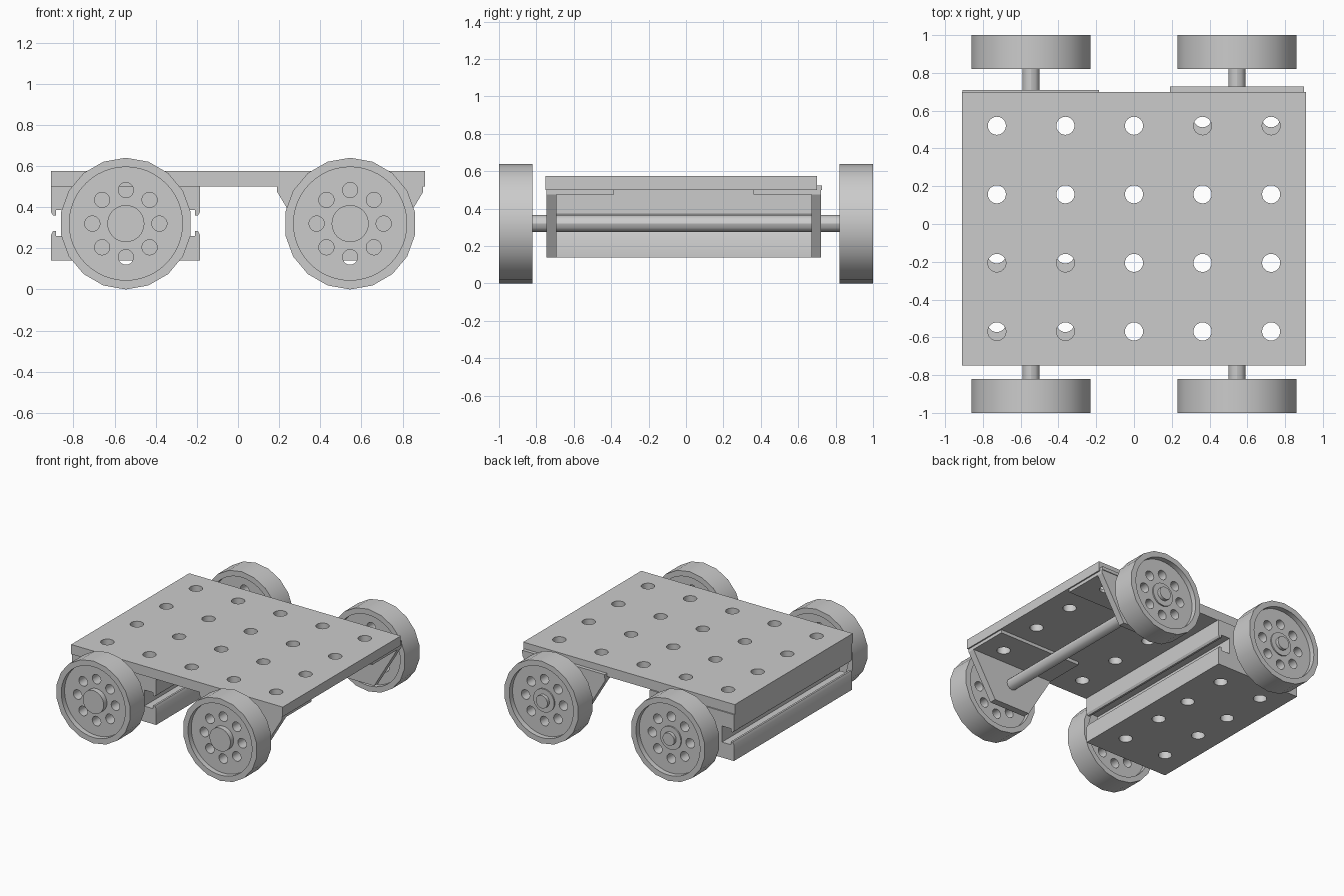
import bpy, bmesh, math
from mathutils import Matrix, Vector

old = bpy.data.objects.get("Cube")
if old:
    bpy.data.objects.remove(old, do_unlink=True)

grey = bpy.data.materials.new("plain grey")
grey.use_nodes = True
GREY = (0.6, 0.6, 0.6, 1)
grey.diffuse_color = GREY
grey.node_tree.nodes["Principled BSDF"].inputs["Base Color"].default_value = GREY


def finish(name, bm):
    bmesh.ops.recalc_face_normals(bm, faces=bm.faces)
    mesh = bpy.data.meshes.new(name)
    bm.to_mesh(mesh)
    bm.free()
    mesh.materials.append(grey)
    obj = bpy.data.objects.new(name, mesh)
    bpy.context.collection.objects.link(obj)
    return obj


def add_box(bm, lo, hi):
    lo, hi = Vector(lo), Vector(hi)
    size = Matrix.Diagonal((hi - lo).to_4d())
    bmesh.ops.create_cube(bm, size=1, matrix=Matrix.Translation((lo + hi) / 2) @ size)


def add_rod(bm, centre, radius, length, sides, axis="Z"):
    turn = Matrix.Rotation(math.pi / 2, 4, "X") if axis == "Y" else Matrix.Identity(4)
    bmesh.ops.create_cone(bm, cap_ends=True, segments=sides, radius1=radius,
                          radius2=radius, depth=length,
                          matrix=Matrix.Translation(centre) @ turn)


def prism(name, outline, y0, y1):
    """Extrude an x-z outline along y."""
    bm = bmesh.new()
    face = bm.faces.new([bm.verts.new((x, y0, z)) for x, z in outline])
    out = bmesh.ops.extrude_face_region(bm, geom=[face])
    bmesh.ops.translate(bm, vec=(0, y1 - y0, 0),
                        verts=[v for v in out["geom"] if isinstance(v, bmesh.types.BMVert)])
    return finish(name, bm)


def select(obj):
    bpy.ops.object.select_all(action="DESELECT")
    obj.select_set(True)
    bpy.context.view_layer.objects.active = obj


def cut(obj, bm):
    cutter = finish("cutter", bm)
    cutter.hide_render = True
    select(obj)
    mod = obj.modifiers.new("holes", "BOOLEAN")
    mod.operation, mod.solver, mod.object = "DIFFERENCE", "EXACT", cutter
    bpy.ops.object.modifier_apply(modifier=mod.name)
    bpy.data.objects.remove(cutter, do_unlink=True)


def smooth(obj):
    select(obj)
    bpy.ops.object.shade_smooth_by_angle(angle=math.radians(30))


def drill(obj, xs, ys, z):
    bm = bmesh.new()
    for x in xs:
        for y in ys:
            add_rod(bm, (x, y, z), 0.048, 1, 24)
    cut(obj, bm)
    smooth(obj)


PITCH = 0.363
COLUMNS = [PITCH * i for i in range(-2, 3)]
ROWS = [0.52 - PITCH * i for i in range(4)]
AXLE_X, AXLE_Z = 0.545, 0.32

# Perforated deck
bm = bmesh.new()
add_box(bm, (-0.91, -0.75, 0.5), (0.91, 0.7, 0.575))
drill(bm and finish("deck", bm), COLUMNS, ROWS, 0.53)

# Slotted beam: a quarter outline with a hooked slot, mirrored sideways
side = [(0.362, 0.14), (0.362, 0.265), (0.352, 0.285), (0.337, 0.285), (0.337, 0.26),
        (0.26, 0.26), (0.26, 0.385), (0.337, 0.385), (0.337, 0.36), (0.352, 0.36),
        (0.362, 0.375), (0.362, 0.5)]
outline = [(x - 0.547, z) for x, z in side] + [(-x - 0.547, z) for x, z in reversed(side)]
beam = prism("slotted_beam", outline, -0.742, 0.71)
drill(beam, COLUMNS[:2], [y if y > 0 else y + 0.045 for y in ROWS], 0.32)

# Angle brackets: tapered plate plus drilled flange
taper = [(0.19, 0.5), (0.19, 0.475), (0.39, 0.14), (0.7, 0.14), (0.9, 0.475), (0.9, 0.5)]
for name, y0, y1, f0, f1, row in (("front", -0.745, -0.692, -0.745, -0.385, ROWS[3]),
                                  ("back", 0.672, 0.722, 0.36, 0.722, ROWS[0] + 0.04)):
    prism(name + "_bracket_plate", taper, y0, y1)
    bm = bmesh.new()
    add_box(bm, (0.19, f0, 0.475), (0.9, f1, 0.5))
    drill(finish(name + "_bracket_flange", bm), COLUMNS[3:], [row], 0.48)
bm = bmesh.new()
add_box(bm, (0.19, 0.7, 0.5), (0.9, 0.728, 0.525))
finish("back_bracket_lip", bm)


def wheel(name, x, y):
    bm = bmesh.new()
    add_rod(bm, (x, y, AXLE_Z), 0.32, 0.18, 18, "Y")
    tyre = finish(name, bm)
    # Dished faces
    for s in (-1, 1):
        bm = bmesh.new()
        add_rod(bm, (x, y + s * 0.1, AXLE_Z), 0.275, 0.1, 48, "Y")
        cut(tyre, bm)
    # Ring of lightening holes
    bm = bmesh.new()
    for i in range(8):
        a = i * math.pi / 4
        add_rod(bm, (x + 0.163 * math.cos(a), y, AXLE_Z + 0.163 * math.sin(a)),
                0.037, 0.3, 20, "Y")
    cut(tyre, bm)
    smooth(tyre)
    # Hub: capped at the front, with the axle end showing at the back
    bm = bmesh.new()
    add_rod(bm, (x, y - 0.015, AXLE_Z), 0.09, 0.15, 32, "Y")
    add_rod(bm, (x, y + 0.04, AXLE_Z), 0.05, 0.09, 16, "Y")
    smooth(finish(name + "_hub", bm))


# Axles and wheels
for side_name, x in (("right", -AXLE_X), ("left", AXLE_X)):
    bm = bmesh.new()
    add_rod(bm, (x, 0, AXLE_Z), 0.045, 1.76, 12, "Y")
    smooth(finish(side_name + "_axle", bm))
    for end, y in (("front", -0.91), ("back", 0.91)):
        wheel(f"{end}_{side_name}_wheel", x, y)
